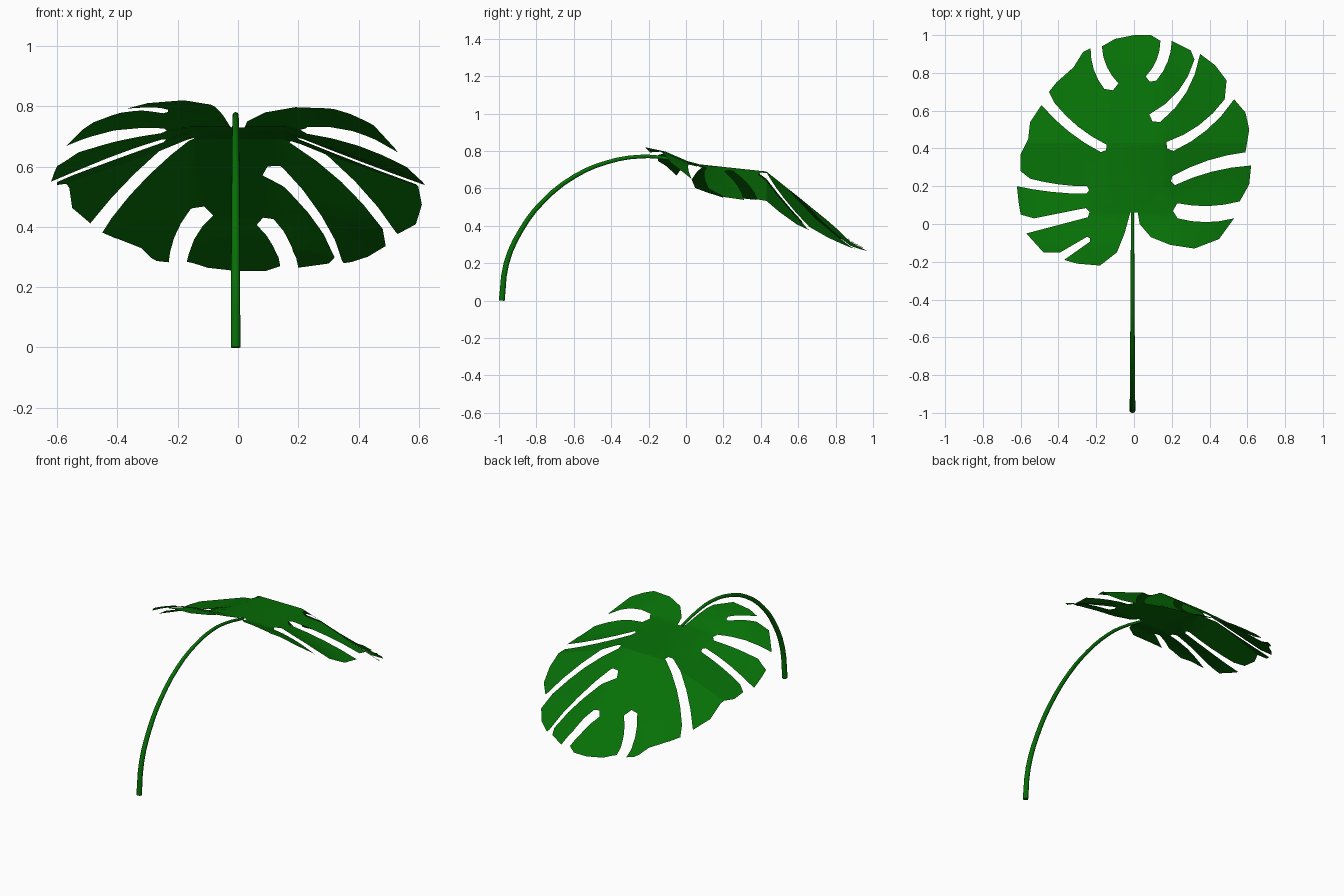
import bpy, bmesh
from mathutils import Vector

cube = bpy.data.objects.get("Cube")
if cube:
    bpy.data.objects.remove(cube, do_unlink=True)

# One green for the whole plant
green = bpy.data.materials.new("leaf_green")
green.use_nodes = True
colour = (0.002, 0.16, 0.002, 1.0)
green.diffuse_color = colour
shader = green.node_tree.nodes["Principled BSDF"]
shader.inputs["Base Color"].default_value = colour
shader.inputs["Roughness"].default_value = 0.7

# Rim of each lobe, counterclockwise from the stalk notch, in hundredths
lobes = [
    [(2, 6), (3, 0), (9, -7), (19, -11), (32, -13), (45, -8), (53, 3)],
    [(56, 12), (61, 21), (62, 31)],
    [(59, 38), (61, 50), (59, 59), (53, 66)],
    [(48, 66), (49, 76), (43, 84), (35, 90)],
    [(32, 87), (30, 92), (20, 97)],
    [(14, 97), (9, 100), (0, 100), (-10, 98), (-17, 94)],
    [(-23, 93), (-27, 91), (-32, 83), (-41, 75), (-45, 70), (-42, 64)],
    [(-49, 63), (-55, 54), (-56, 45), (-60, 37), (-60, 28), (-55, 24)],
    [(-62, 20), (-61, 11), (-60, 5), (-53, 3)],
    [(-57, -5), (-48, -15), (-39, -15)],
    [(-37, -19), (-30, -21), (-18, -22), (-9, -15), (-5, -5), (-2, 6)],
]

# Slit after each lobe: inner end x, y, end width, sideways bend
slits = [
    (23, 7, 8, 2), (21, 23, 5, -2), (19, 41, 6, 3), (11, 56, 7, 4),
    (9, 77, 6, 2), (-12, 73, 8, -2), (-16, 40, 5, -2), (-25, 18, 4, -1),
    (-25, 6, 5, 0), (-24, -8, 3, 0),
]

# Height of the leaf along its midrib: y, z
ridge = [(-0.22, 0.82), (-0.11, 0.797), (0.04, 0.732), (0.43, 0.69),
         (0.6, 0.555), (0.76, 0.425), (0.88, 0.32), (1.0, 0.253)]


def slit_points(start, end, tip_x, tip_y, width, bend):
    """Walk down one wall of a tapered, bent slit and back up the other."""
    start, end, tip = Vector(start), Vector(end), Vector((tip_x, tip_y))
    inward = (tip - (start + end) / 2).normalized()
    side = Vector((-inward.y, inward.x))
    near, far = tip + side * width / 2, tip - side * width / 2

    def wall(mouth, inner):
        return [mouth.lerp(inner, t) + side * bend * 4 * t * (1 - t)
                for t in (0.25, 0.5, 0.75)] + [inner]

    return wall(start, near) + [tip + inward * width * 0.3] + wall(end, far)[::-1]


def clamp(t):
    return max(0.0, min(1.0, t))


def leaf_height(x, y):
    """Midrib height less a sideways droop: gentle by the stalk, steep beyond."""
    for (y0, z0), (y1, z1) in zip(ridge, ridge[1:]):
        if y <= y1:
            break
    z = z0 + (z1 - z0) * (y - y0) / (y1 - y0)
    gentle = 0.75 * max(0, abs(x) - 0.2) ** 2
    tip_fade = 1 - 0.7 * clamp((y - 0.65) / 0.3)
    steep = 0.35 * max(0, abs(x) - 0.15) * tip_fade
    blend = clamp(y / 0.2)
    return z - gentle * (1 - blend) - steep * blend


def shade(obj):
    bpy.ops.object.select_all(action="DESELECT")
    obj.select_set(True)
    bpy.context.view_layer.objects.active = obj
    bpy.ops.object.shade_smooth_by_angle()


# Leaf blade: flat outline, cut along bend lines, then draped
outline = []
for i, lobe in enumerate(lobes):
    outline += [Vector(p) for p in lobe]
    if i < len(slits):
        outline += slit_points(lobe[-1], lobes[i + 1][0], *slits[i])

bm = bmesh.new()
bm.faces.new([bm.verts.new((p.x / 100, p.y / 100, 0)) for p in outline])
bm.normal_update()
bmesh.ops.triangulate(bm, faces=bm.faces[:])


def cut(point, normal):
    bmesh.ops.bisect_plane(bm, geom=bm.verts[:] + bm.edges[:] + bm.faces[:],
                           plane_co=point, plane_no=normal, dist=1e-5)


for x in (0.15, 0.3, 0.42, 0.52):
    cut((x, 0, 0), (1, 0, 0))
    cut((-x, 0, 0), (1, 0, 0))
for y, z in ridge[1:-1]:
    cut((0, y, 0), (0, 1, 0))
cut((0, 0.2, 0), (0, 1, 0))
bm.normal_update()
bmesh.ops.triangulate(bm, faces=bm.faces[:])
for v in bm.verts:
    v.co.z = leaf_height(v.co.x, v.co.y)

mesh = bpy.data.meshes.new("leaf_blade")
bm.to_mesh(mesh)
bm.free()
mesh.materials.append(green)
blade = bpy.data.objects.new("leaf_blade", mesh)
bpy.context.collection.objects.link(blade)
shade(blade)

# Stalk: arched tube, thinning towards the leaf
path = [(-0.985, 0), (-0.96, 0.2), (-0.88, 0.38), (-0.765, 0.53), (-0.595, 0.665),
        (-0.42, 0.74), (-0.245, 0.77), (-0.11, 0.762), (0.06, 0.725)]
curve = bpy.data.curves.new("stalk", "CURVE")
curve.dimensions = "3D"
curve.bevel_depth = 0.016
curve.bevel_resolution = 5
curve.resolution_u = 3
curve.use_fill_caps = True
spline = curve.splines.new("BEZIER")
spline.bezier_points.add(len(path) - 1)
for i, (point, (y, z)) in enumerate(zip(spline.bezier_points, path)):
    point.co = (-0.008, y, z)
    point.handle_left_type = point.handle_right_type = "AUTO"
    point.radius = 1 - 0.5 * i / (len(path) - 1)
curve.materials.append(green)
stalk = bpy.data.objects.new("stalk", curve)
bpy.context.collection.objects.link(stalk)
bpy.ops.object.select_all(action="DESELECT")
stalk.select_set(True)
bpy.context.view_layer.objects.active = stalk
bpy.ops.object.convert(target="MESH")
shade(bpy.context.view_layer.objects.active)
